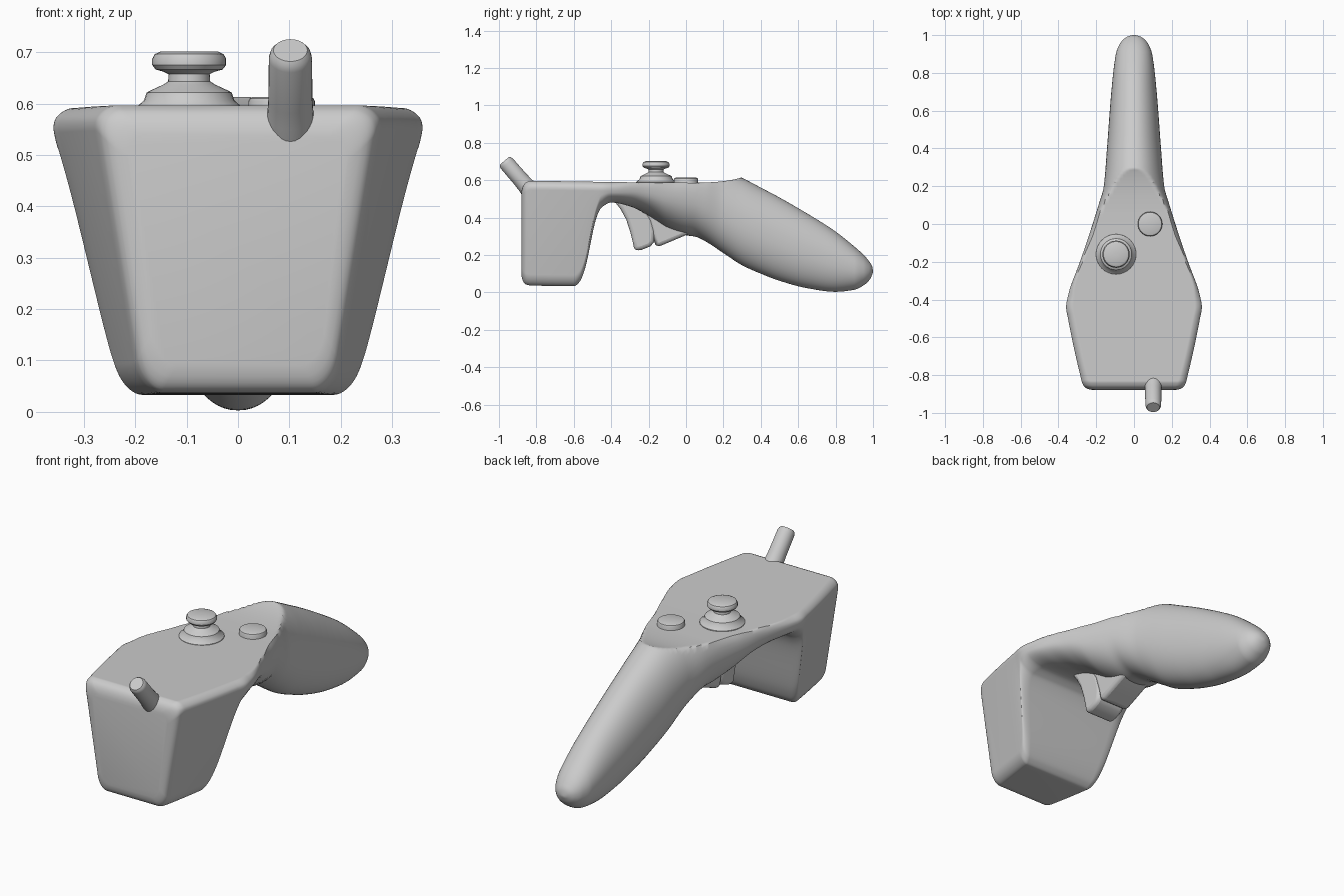
import bpy, bmesh
from math import sin, cos, pi
from mathutils import Vector

if "Cube" in bpy.data.objects:
    bpy.data.objects.remove(bpy.data.objects["Cube"])


def curve(keys):
    """Smooth monotone interpolation through (y, value) keys."""
    n = len(keys)
    d = [(keys[i + 1][1] - keys[i][1]) / (keys[i + 1][0] - keys[i][0]) for i in range(n - 1)]
    m = [d[0]] + [2 * a * b / (a + b) if a * b > 0 else 0 for a, b in zip(d, d[1:])] + [d[-1]]

    def f(y):
        i = 0
        while i < n - 2 and y > keys[i + 1][0]:
            i += 1
        (y0, v0), (y1, v1) = keys[i], keys[i + 1]
        h = y1 - y0
        t = min(max((y - y0) / h, 0), 1)
        return ((2 * t**3 - 3 * t**2 + 1) * v0 + (t**3 - 2 * t**2 + t) * h * m[i]
                + (3 * t**2 - 2 * t**3) * v1 + (t**3 - t**2) * h * m[i + 1])
    return f


def finish(bm, name, angle=0.7):
    bmesh.ops.recalc_face_normals(bm, faces=bm.faces)
    mesh = bpy.data.meshes.new(name)
    bm.to_mesh(mesh)
    bm.free()
    ob = bpy.data.objects.new(name, mesh)
    bpy.context.collection.objects.link(ob)
    bpy.ops.object.select_all(action='DESELECT')
    ob.select_set(True)
    bpy.context.view_layer.objects.active = ob
    bpy.ops.object.shade_smooth_by_angle(angle=angle)
    return ob


def loft(rings, name, angle=0.7):
    bm = bmesh.new()
    rows = [[bm.verts.new(p) for p in ring] for ring in rings]
    n = len(rows[0])
    for a, b in zip(rows, rows[1:]):
        for i in range(n):
            j = (i + 1) % n
            bm.faces.new((a[i], a[j], b[j], b[i]))
    bm.faces.new(rows[0])
    bm.faces.new(rows[-1])
    return finish(bm, name, angle)


def lathe(name, base, axis, profile, sides=32):
    """Turned part: profile of (radius, distance along axis)."""
    q = Vector(axis).to_track_quat('Z', 'Y')
    loft([[Vector(base) + q @ Vector((r * cos(2 * pi * i / sides), r * sin(2 * pi * i / sides), h))
           for i in range(sides)] for r, h in profile], name, 0.6)


def plate(name, profile, half, bevel):
    """Side profile of (y, z) extruded across x with rounded edges."""
    c = curve_points(profile)
    bm = bmesh.new()
    f = bm.faces.new([bm.verts.new((-half, y, z)) for y, z in c])
    ext = bmesh.ops.extrude_face_region(bm, geom=[f])
    bmesh.ops.translate(bm, vec=(2 * half, 0, 0),
                        verts=[v for v in ext['geom'] if isinstance(v, bmesh.types.BMVert)])
    ob = finish(bm, name)
    mod = ob.modifiers.new("round", 'BEVEL')
    mod.width, mod.segments, mod.angle_limit = bevel, 3, 0.9


def curve_points(pts):
    return pts


# Body: guide curves along y for top, underside, width, taper and corner radii
top = curve([(-.88, .54), (-.872, .568), (-.855, .588), (-.83, .597), (-.4, .592), (-.25, .63),
             (0, .70), (.1, .69), (.2, .655), (.3, .612), (.4, .56), (.5, .507), (.7, .39),
             (.8, .325), (.9, .245), (.95, .2), (.98, .165), (.995, .14), (1, .115)])
bottom = curve([(-.88, .09), (-.872, .06), (-.855, .042), (-.83, .037), (-.6, .033), (-.57, .055),
                (-.545, .11), (-.475, .41), (-.45, .455), (-.4, .48), (-.3, .46), (-.2, .41),
                (-.1, .34), (0, .305), (.05, .298), (.1, .275), (.2, .21), (.3, .145), (.4, .1),
                (.5, .062), (.65, .022), (.8, .003), (.9, .014), (.96, .045), (.985, .072), (1, .106)])
width = curve([(-.88, .225), (-.872, .255), (-.855, .272), (-.8, .288), (-.5, .354), (-.44, .364),
               (-.38, .354), (-.2, .29), (0, .22), (.1, .188), (.2, .16), (.4, .143), (.7, .12),
               (.9, .096), (.95, .077), (.98, .053), (.995, .028), (1, .006)])
taper = curve([(-.88, .6), (-.4, .6), (.1, 0), (1, 0)])
r_top = curve([(-.88, .05), (-.4, .05), (-.2, .12), (.05, .3), (1, .3)])
r_bot = curve([(-.88, .06), (-.5, .06), (-.35, .14), (0, .3), (1, .3)])
deck = curve([(-.88, .597), (.05, .586), (.12, .588), (.29, .612), (.33, .9), (1, .9)])


def section(y, seg=14):
    t, b, w = top(y), bottom(y), width(y)
    mid = (t - b) / 2
    ring = []
    for k, (sx, sz) in enumerate([(1, 1), (-1, 1), (-1, -1), (1, -1)]):
        r = r_top(y) if sz > 0 else r_bot(y)
        rx, rz = min(r, w * .97), min(r, mid * .97)
        for i in range(seg + 1):
            a = (k + i / seg) * pi / 2
            x = sx * (w - rx) + rx * cos(a)
            z = min((t - rz if sz > 0 else b + rz) + rz * sin(a), deck(y))
            ring.append((x * (1 - taper(y) * max(.57 - z, 0)), y, z))
    return ring


ys = [-.88]
for end, step in [(-.82, .005), (-.6, .02), (-.4, .005), (.2, .015), (.34, .007), (.9, .02), (1, .004)]:
    start, n = ys[-1], max(1, round((end - ys[-1]) / step))
    ys += [start + (end - start) * (i + 1) / n for i in range(n)]
loft([section(y) for y in ys], "controller_body")

# Trigger blade and the housing behind it
plate("trigger", [(-.385, .49), (-.35, .445), (-.32, .39), (-.297, .32), (-.285, .27), (-.275, .222),
                  (-.235, .228), (-.19, .246), (-.17, .27), (-.165, .33), (-.18, .39), (-.22, .46),
                  (-.28, .5)], .085, .02)
plate("trigger_housing", [(-.3, .5), (-.24, .44), (-.2, .38), (-.178, .31), (-.165, .255), (-.15, .243),
                          (-.09, .268), (0, .306), (.06, .34), (.06, .5)], .085, .03)

# Thumbstick with flared base
lathe("thumbstick", (-.095, -.16, 0), (0, 0, 1),
      [(.108, .57), (.106, .59), (.088, .606), (.083, .621), (.076, .625), (.05, .637), (.041, .643),
       (.04, .657), (.05, .662), (.065, .666), (.072, .675), (.072, .687), (.067, .696), (.056, .701),
       (.004, .701)])

# Round button
lathe("button", (.085, 0, 0), (0, 0, 1),
      [(.065, .56), (.065, .604), (.062, .61), (.055, .613), (.003, .613)])

# Angled post at the front, flared at the root
lathe("front_post", (.102, -.79, .495), (0, -.655, .755),
      [(.05, 0), (.049, .07), (.045, .11), (.043, .15), (.042, .255), (.039, .268), (.033, .276),
       (.003, .276)])
